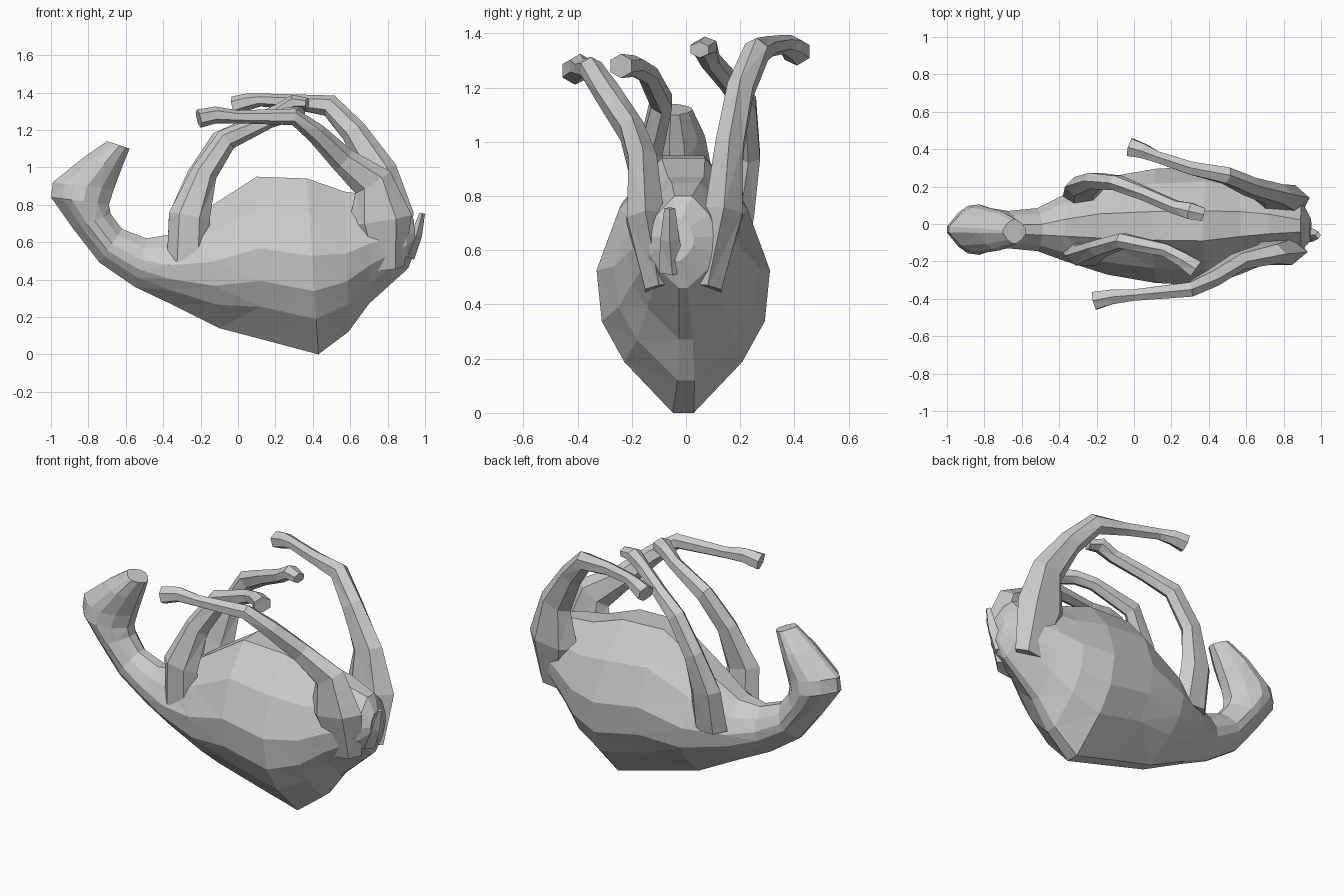
import bpy, bmesh, math
from mathutils import Vector


def skin(name, rings):
    """Join equal-sized rings of points into a closed, faceted skin."""
    bm = bmesh.new()
    rows = [[bm.verts.new(p) for p in ring] for ring in rings]
    n = len(rows[0])
    for a, b in zip(rows, rows[1:]):
        for i in range(n):
            j = (i + 1) % n
            bm.faces.new((a[i], a[j], b[j], b[i]))
    bm.faces.new(rows[0])
    bm.faces.new(rows[-1][::-1])
    bmesh.ops.triangulate(bm, faces=bm.faces[:])
    bmesh.ops.recalc_face_normals(bm, faces=bm.faces[:])
    me = bpy.data.meshes.new(name)
    bm.to_mesh(me)
    bm.free()
    ob = bpy.data.objects.new(name, me)
    bpy.context.collection.objects.link(ob)
    return ob


def trunk(name, rows, profile):
    """Rows: back edge x,z, belly edge x,z, centre y, half width."""
    outline = profile + [(t, -w) for t, w in reversed(profile)]
    rings = []
    for x0, z0, x1, z1, y, w in rows:
        rings.append([(x0 + (x1 - x0) * t, y + w * s, z0 + (z1 - z0) * t)
                      for t, s in outline])
    return skin(name, rings)


def limb(name, path, sides=6):
    """Path: x, y, z, radius in the side plane, radius across."""
    pts = [Vector(p[:3]) for p in path]
    rings = []
    for i, p in enumerate(path):
        tan = (pts[min(i + 1, len(pts) - 1)] - pts[max(i - 1, 0)]).normalized()
        u = Vector((0, 1, 0)).cross(tan).normalized()
        v = tan.cross(u)
        rings.append([pts[i] + u * p[3] * math.cos(a) + v * p[4] * math.sin(a)
                      for a in (math.tau * k / sides for k in range(sides))])
    return skin(name, rings)


# Body lying on its back, with the neck curling up into the head
trunk("body_neck_head", [
    (-.70, 1.14, -.58, 1.10, -.04, .065),
    (-.83, 1.05, -.62, 1.00, -.035, .105),
    (-.99, .92, -.665, .88, -.03, .125),
    (-1.0, .84, -.69, .80, -.03, .135),
    (-.88, .67, -.68, .75, -.03, .115),
    (-.74, .49, -.62, .67, -.03, .10),
    (-.55, .36, -.49, .62, -.03, .115),
    (-.36, .27, -.37, .64, -.02, .18),
    (-.10, .14, -.18, .77, -.01, .26),
    (.13, .08, .10, .95, -.01, .305),
    (.43, .00, .37, .94, -.01, .32),
    (.59, .12, .57, .87, 0, .265),
    (.70, .27, .72, .85, 0, .21),
    (.91, .46, .89, .80, -.01, .13),
    (.95, .56, .94, .72, -.03, .06),
], [(0, .12), (.2, .68), (.36, .94), (.56, 1), (.8, .74), (1, .25)])

# Front legs, folded over the belly
limb("front_leg_near", [
    (-.27, -.15, .50, .11, .07),
    (-.26, -.17, .74, .11, .06),
    (-.18, -.13, .97, .07, .05),
    (-.06, -.09, 1.15, .06, .045),
    (.17, -.14, 1.25, .04, .04),
    (.26, -.19, 1.28, .04, .045),
    (.33, -.24, 1.28, .045, .055)])
limb("front_leg_far", [
    (-.27, .15, .50, .11, .07),
    (-.27, .20, .74, .10, .06),
    (-.21, .23, .95, .065, .05),
    (-.09, .22, 1.14, .06, .045),
    (.06, .16, 1.22, .045, .04),
    (.22, .09, 1.30, .04, .04),
    (.30, .07, 1.35, .04, .05),
    (.37, .05, 1.34, .03, .04)])

# Hind legs, with broad thighs
limb("hind_leg_near", [
    (.79, -.10, .46, .10, .06),
    (.76, -.15, .72, .17, .08),
    (.72, -.16, .92, .11, .06),
    (.56, -.20, 1.04, .07, .05),
    (.42, -.29, 1.18, .055, .05),
    (.30, -.35, 1.27, .045, .045),
    (.00, -.38, 1.27, .035, .035),
    (-.12, -.39, 1.28, .045, .045),
    (-.21, -.41, 1.26, .05, .055)])
limb("hind_leg_far", [
    (.81, .08, .46, .10, .06),
    (.78, .14, .74, .16, .08),
    (.75, .16, .98, .10, .06),
    (.62, .20, 1.19, .07, .055),
    (.49, .26, 1.33, .06, .05),
    (.30, .30, 1.35, .04, .04),
    (.12, .36, 1.36, .035, .035),
    (.05, .39, 1.35, .045, .045),
    (-.02, .41, 1.33, .05, .055)])

# Short tail
limb("tail", [
    (.91, -.05, .52, .035, .05),
    (.955, -.06, .64, .03, .035),
    (.985, -.06, .755, .015, .02)], 4)
